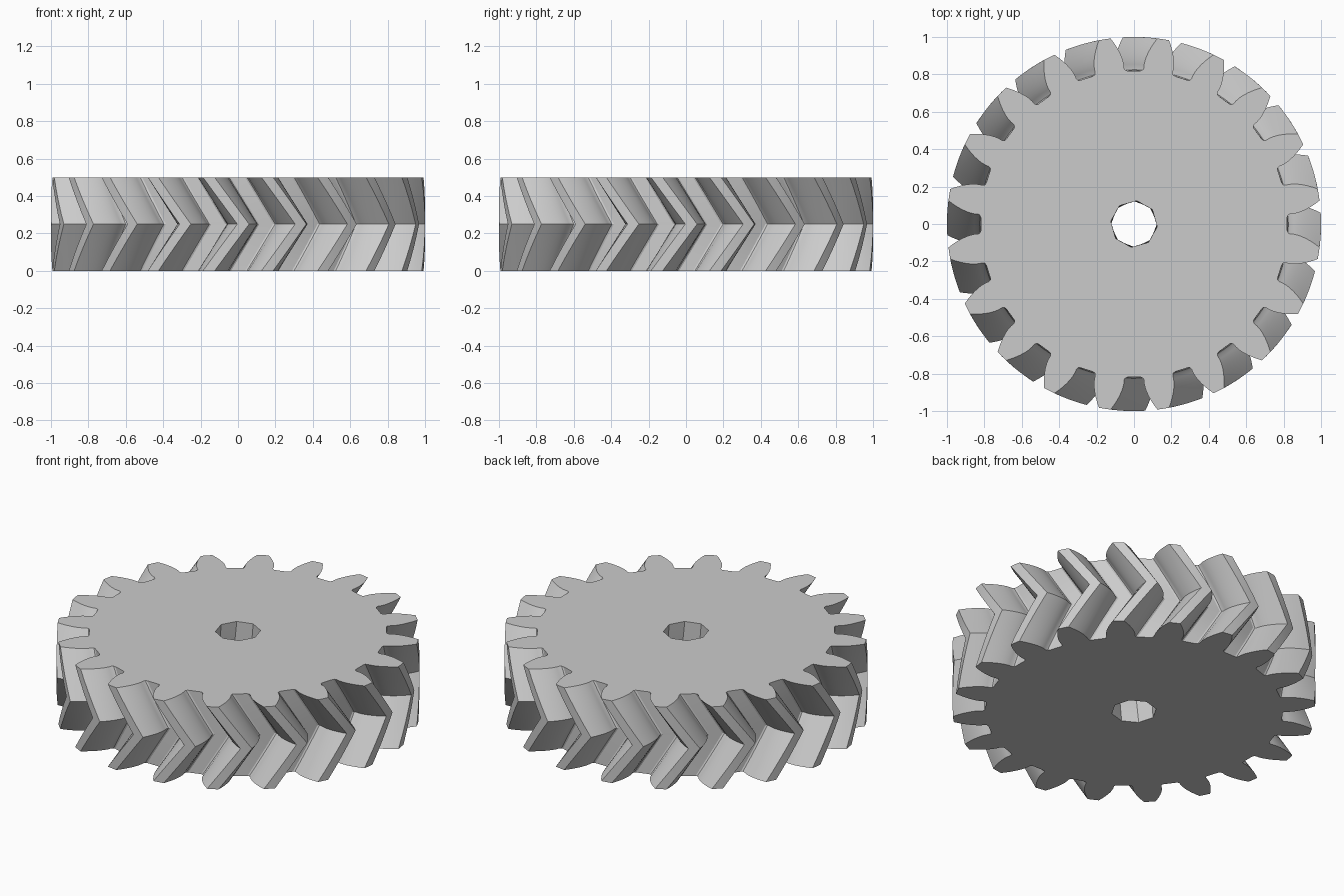
import bpy, bmesh, math
from math import radians, degrees, tan, acos, sin, cos, sqrt

cube = bpy.data.objects.get("Cube")
if cube:
    bpy.data.objects.remove(cube)

TEETH, HEIGHT, TWIST = 20, 0.5, radians(10.6)
TIP_R, PITCH_R, ROOT_R = 1.0, 0.909, 0.82
BORE_R, BORE_SIDES, BORE_PHASE = 0.125, 8, radians(-7)
BASE_R = PITCH_R * cos(radians(20))
SLICES = 8

grey = bpy.data.materials.new("plain grey")
grey.use_nodes = True
grey.diffuse_color = (0.6, 0.6, 0.6, 1)
grey.node_tree.nodes["Principled BSDF"].inputs["Base Color"].default_value = grey.diffuse_color


def involute(radius):
    a = acos(min(1, BASE_R / radius))
    return tan(a) - a


def half_tooth(radius):
    """Half the tooth's angular width at a radius."""
    return math.pi / (2 * TEETH) + involute(PITCH_R) - involute(radius)


# Toothed outline as (radius, angle) pairs, with valleys centred on angle zero
radii = [BASE_R + (TIP_R - BASE_R) * i / 6 for i in range(7)]
flank = [(r, half_tooth(r)) for r in radii]
base_half = half_tooth(BASE_R)
fillet = [(ROOT_R, base_half + 0.018), (ROOT_R + 0.005, base_half + 0.006), (ROOT_R + 0.016, base_half)]
side = fillet + flank
outline = []
for t in range(TEETH):
    mid = (t + 0.5) * math.tau / TEETH
    outline += [(r, mid - a) for r, a in side]
    outline.append((TIP_R, mid))
    outline += [(r, mid + a) for r, a in reversed(side)]
bore = [(BORE_R, BORE_PHASE + i * math.tau / BORE_SIDES) for i in range(BORE_SIDES)]

bm = bmesh.new()


def twisted_wall(profile):
    """Sweep a closed profile upward, turning out and back to form chevrons."""
    rings = []
    for s in range(SLICES + 1):
        f = s / SLICES
        turn = TWIST * (1 - abs(2 * f - 1))
        rings.append([bm.verts.new((r * cos(a + turn), r * sin(a + turn), HEIGHT * f))
                      for r, a in profile])
    n = len(profile)
    for lo, hi in zip(rings, rings[1:]):
        for i in range(n):
            j = (i + 1) % n
            bm.faces.new((lo[i], lo[j], hi[j], hi[i]))
    return rings[0], rings[-1]


# Teeth and bore walls
outer_ends = twisted_wall(outline)
bore_ends = twisted_wall(bore)

# Flat end faces between the teeth and the bore
for outer, inner in zip(outer_ends, bore_ends):
    loops = []
    for ring in (outer, inner):
        loops += [bm.edges.get((ring[i - 1], ring[i])) for i in range(len(ring))]
    bmesh.ops.triangle_fill(bm, edges=loops, use_beauty=True)

bmesh.ops.recalc_face_normals(bm, faces=bm.faces)
mesh = bpy.data.meshes.new("herringbone_gear")
bm.to_mesh(mesh)
bm.free()
mesh.materials.append(grey)
gear = bpy.data.objects.new("herringbone_gear", mesh)
bpy.context.collection.objects.link(gear)

bpy.context.view_layer.objects.active = gear
gear.select_set(True)
bpy.ops.object.shade_smooth_by_angle(angle=radians(25))
